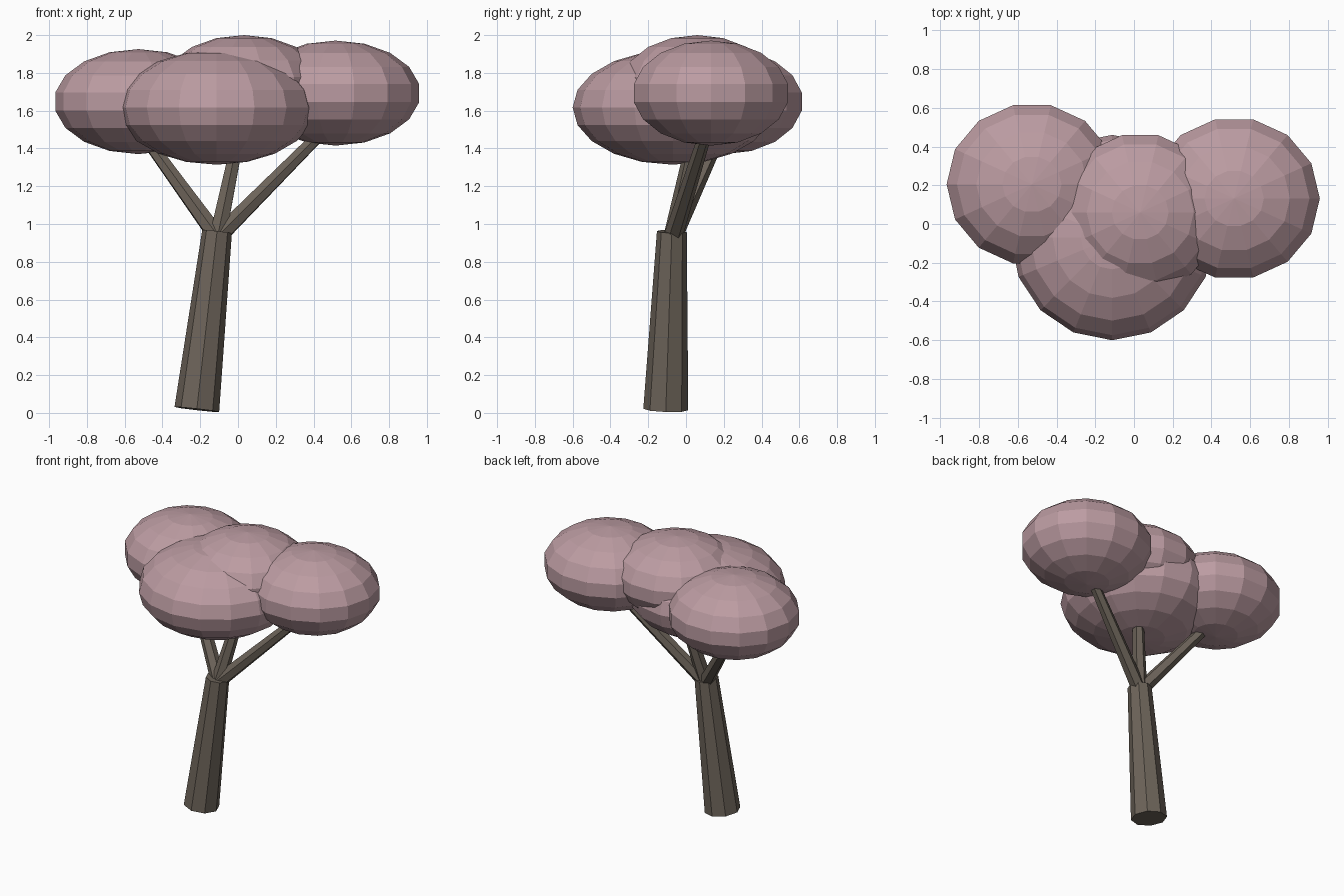
import bpy, bmesh, math
from mathutils import Vector, Matrix

if "Cube" in bpy.data.objects:
    bpy.data.objects.remove(bpy.data.objects["Cube"])


def material(name, color):
    m = bpy.data.materials.new(name)
    m.diffuse_color = (*color, 1)
    m.use_nodes = True
    m.node_tree.nodes["Principled BSDF"].inputs["Base Color"].default_value = m.diffuse_color
    return m


BARK = material("bark", (0.15, 0.125, 0.1))
LEAF = material("blossom", (0.5, 0.33, 0.36))


def add_object(name, bm, mat):
    mesh = bpy.data.meshes.new(name)
    bm.to_mesh(mesh)
    bm.free()
    mesh.materials.append(mat)
    bpy.context.collection.objects.link(bpy.data.objects.new(name, mesh))


def limb(name, start, end, r1, r2, sides):
    """Tapered, flat-faced log between two points."""
    a, b = Vector(start), Vector(end)
    d = b - a
    bm = bmesh.new()
    rot = Vector((0, 0, 1)).rotation_difference(d).to_matrix().to_4x4()
    bmesh.ops.create_cone(bm, cap_ends=True, segments=sides, radius1=r1, radius2=r2,
                          depth=d.length, matrix=Matrix.Translation((a + b) / 2) @ rot)
    add_object(name, bm, BARK)


def clump(name, center, radii, segments, rings):
    """Squashed low-poly sphere with a vertex column on the x axis."""
    bm = bmesh.new()
    mat = (Matrix.Translation(center) @ Matrix.Diagonal((*radii, 1))
           @ Matrix.Rotation(math.pi / 2, 4, 'Z'))
    bmesh.ops.create_uvsphere(bm, u_segments=segments, v_segments=rings, radius=1, matrix=mat)
    add_object(name, bm, LEAF)


# Leaning trunk
limb("trunk", (-0.218, -0.107, 0.018), (-0.111, -0.075, 0.96), 0.119, 0.079, 8)

# Three branches reaching into the canopy
fork = (-0.108, -0.07, 0.93)
for name, tip in (("left_branch", (-0.50, 0.18, 1.47)),
                  ("right_branch", (0.46, 0.11, 1.50)),
                  ("middle_branch", (0.01, 0.05, 1.50))):
    limb(name, fork, tip, 0.05, 0.034, 6)

# Canopy clumps
clump("left_clump", (-0.527, 0.205, 1.648), (0.447, 0.425, 0.278), 14, 9)
clump("right_clump", (0.517, 0.132, 1.693), (0.449, 0.425, 0.278), 14, 9)
clump("top_clump", (0.032, 0.06, 1.732), (0.43, 0.415, 0.268), 14, 9)
clump("front_clump", (-0.113, -0.07, 1.617), (0.523, 0.53, 0.303), 16, 10)
